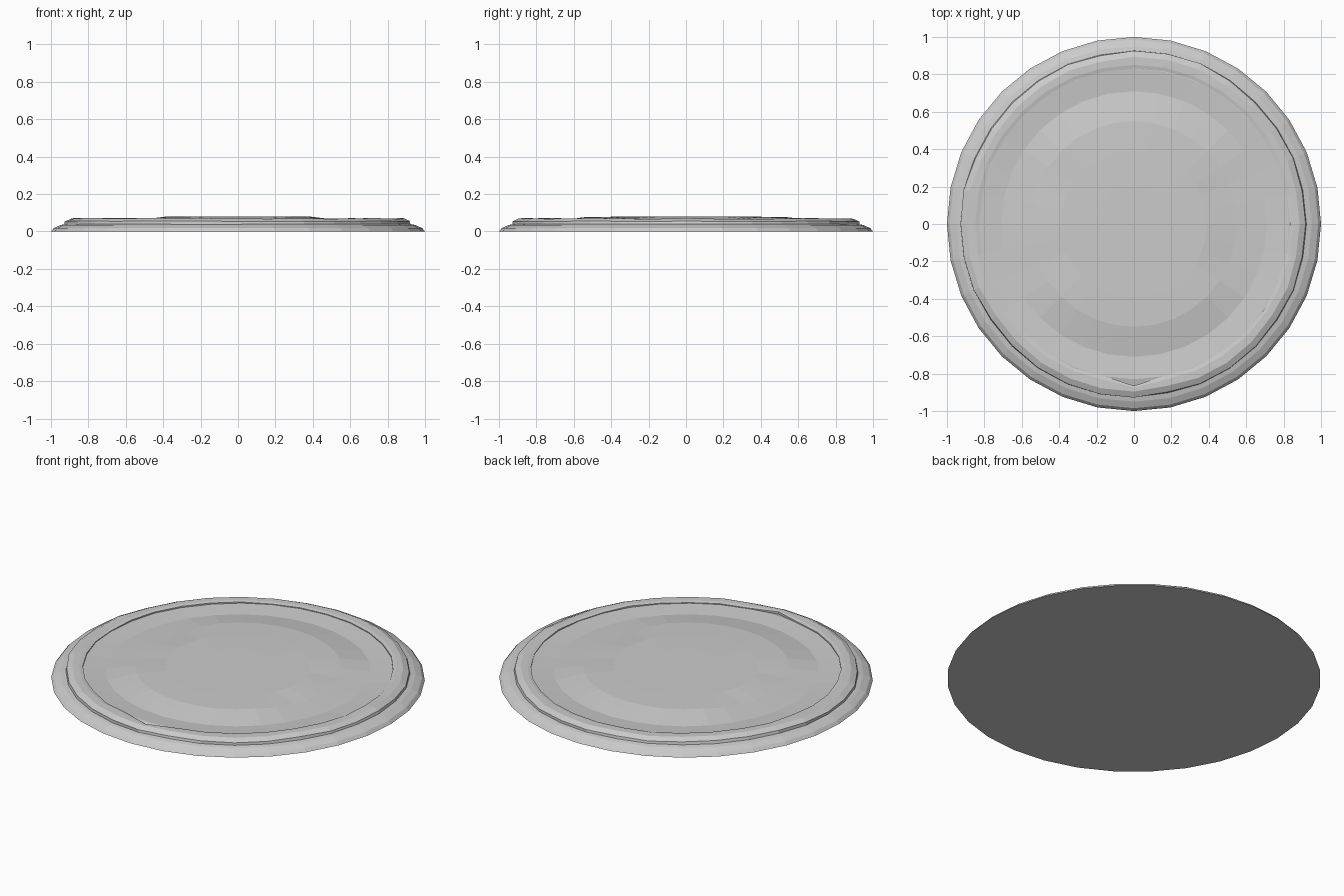
import bpy, bmesh, math, random

if "Cube" in bpy.data.objects:
    bpy.data.objects.remove(bpy.data.objects["Cube"])

random.seed(4)
N = 32


def lathe(name, rings, cap_first=False, cap_last=False, closed=False):
    """Skin a list of rings; each ring is a function of side index -> (radius, z)."""
    bm = bmesh.new()
    loops = []
    for ring in rings:
        loop = []
        for i in range(N):
            a = 2 * math.pi * i / N
            r, z = ring(i)
            loop.append(bm.verts.new((r * math.cos(a), r * math.sin(a), z)))
        loops.append(loop)
    pairs = list(zip(loops, loops[1:]))
    if closed:
        pairs.append((loops[-1], loops[0]))
    for lo, hi in pairs:
        for i in range(N):
            j = (i + 1) % N
            bm.faces.new((lo[i], lo[j], hi[j], hi[i]))
    if cap_first:
        bm.faces.new(loops[0][::-1])
    if cap_last:
        bm.faces.new(loops[-1])
    bmesh.ops.recalc_face_normals(bm, faces=bm.faces)
    mesh = bpy.data.meshes.new(name)
    bm.to_mesh(mesh)
    bm.free()
    ob = bpy.data.objects.new(name, mesh)
    bpy.context.collection.objects.link(ob)
    return ob


def even(r, z):
    return lambda i: (r, z)


def mound_edge(i):
    # Raised toward front and back, low at both sides
    s = abs(math.sin(2 * math.pi * i / N))
    return (0.55, 0.076 if s > 0.7 else 0.069 if s > 0.5 else 0.06)


# Flared foot, shallow trough and raised centre
lathe("dish_body", [
    even(1.0, 0.0), even(0.985, 0.018), even(0.95, 0.034), even(0.915, 0.041),
    even(0.87, 0.05), even(0.83, 0.06), even(0.71, 0.05), mound_edge,
    even(0.39, 0.079), even(0.2, 0.08)], cap_first=True, cap_last=True)

# Uneven raised rim lying on the body
wobble_out = [random.uniform(-0.008, 0.008) for _ in range(N)]
wobble_in = [random.uniform(-0.003, 0.004) for _ in range(N)]
wobble_in[24] = 0.035
lift = [random.uniform(-0.003, 0.002) for _ in range(N)]
lathe("raised_rim", [
    lambda i: (0.925 + wobble_out[i] * 0.5, 0.036),
    lambda i: (0.922 + wobble_out[i], 0.055 + lift[i]),
    lambda i: (0.89 + wobble_out[i], 0.07 + lift[i]),
    lambda i: (0.85 + wobble_in[i] * 0.7, 0.07 + lift[i]),
    lambda i: (0.83 + wobble_in[i], 0.066 + lift[i]),
    lambda i: (0.83 + wobble_in[i], 0.045)], closed=True)
